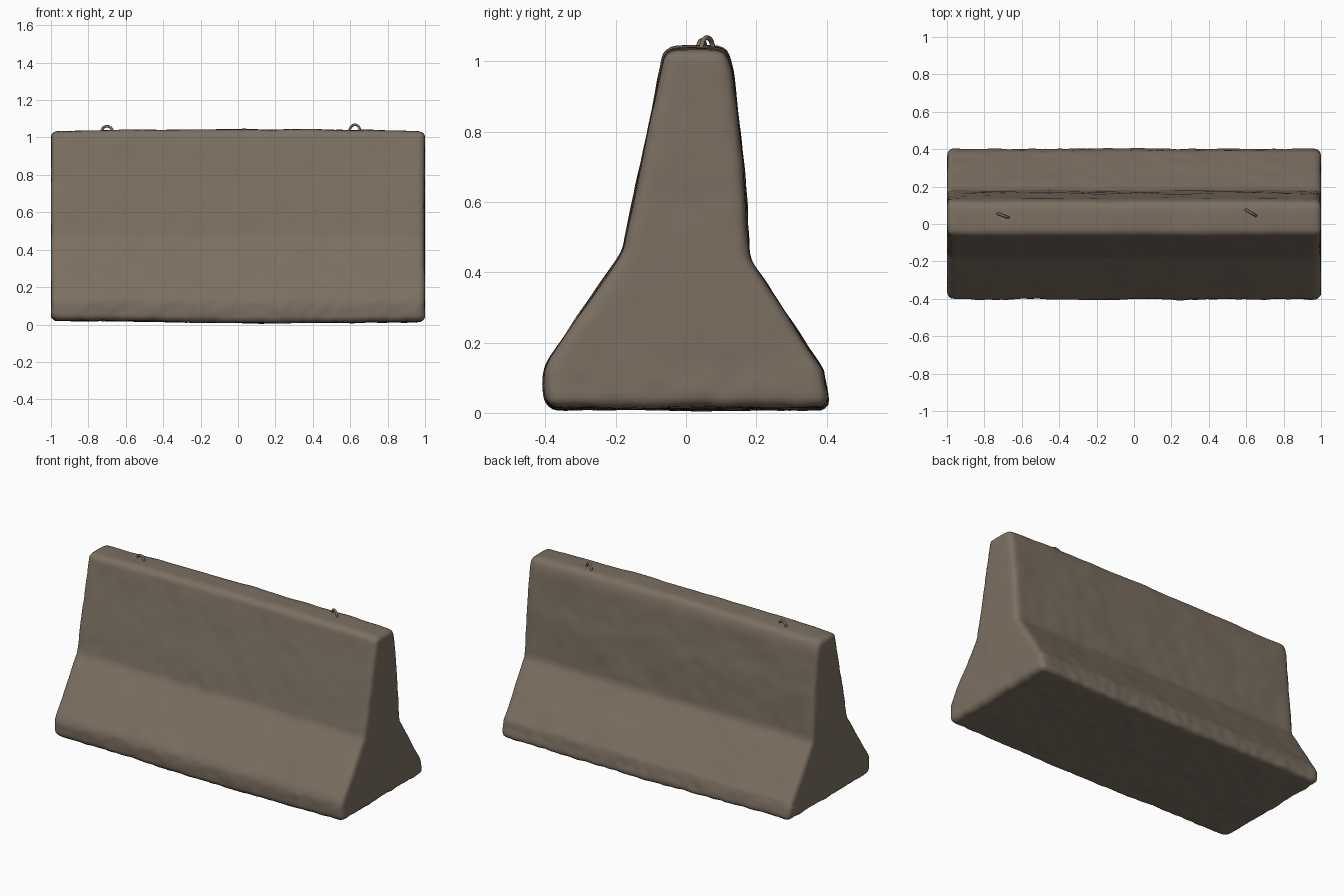
import bpy, bmesh, math
from mathutils import Vector, noise

cube = bpy.data.objects.get("Cube")
if cube:
    bpy.data.objects.remove(cube)


def make_material(name, color):
    mat = bpy.data.materials.new(name)
    mat.use_nodes = True
    mat.diffuse_color = color
    bsdf = mat.node_tree.nodes["Principled BSDF"]
    bsdf.inputs["Base Color"].default_value = color
    bsdf.inputs["Roughness"].default_value = 0.9
    return mat


concrete = make_material("weathered concrete", (0.20, 0.16, 0.12, 1))


def smooth(obj, angle):
    bpy.ops.object.select_all(action="DESELECT")
    obj.select_set(True)
    bpy.context.view_layer.objects.active = obj
    bpy.ops.object.shade_smooth_by_angle(angle=math.radians(angle))


# Barrier body: splayed foot, narrow upper wall, slightly off-centre top
profile = [(-0.40, 0.015), (-0.405, 0.13), (-0.18, 0.46), (-0.06, 1.04),
           (0.115, 1.04), (0.135, 0.97), (0.162, 0.72), (0.18, 0.44),
           (0.39, 0.12), (0.41, 0.015)]
bm = bmesh.new()
end = bm.faces.new([bm.verts.new((-1, y, z)) for y, z in profile])
extruded = bmesh.ops.extrude_face_region(bm, geom=[end])["geom"]
bmesh.ops.translate(bm, verts=[v for v in extruded if isinstance(v, bmesh.types.BMVert)],
                    vec=(2, 0, 0))
bmesh.ops.recalc_face_normals(bm, faces=bm.faces)
sharp = [e for e in bm.edges if e.calc_face_angle(0) > math.radians(35)]
bmesh.ops.bevel(bm, geom=sharp, offset=0.028, segments=3, profile=0.5, affect="EDGES")
mesh = bpy.data.meshes.new("barrier_body")
bm.to_mesh(mesh)
bm.free()
body = bpy.data.objects.new("barrier_body", mesh)
bpy.context.collection.objects.link(body)

# Even mesh density so the cast surface can be worn
remesh = body.modifiers.new("even_mesh", "REMESH")
remesh.mode = "VOXEL"
remesh.voxel_size = 0.016
relax = body.modifiers.new("relax", "SMOOTH")
relax.factor = 0.5
relax.iterations = 3
evaluated = body.evaluated_get(bpy.context.evaluated_depsgraph_get())
mesh = bpy.data.meshes.new_from_object(evaluated)
body.modifiers.clear()
body.data = mesh
mesh.name = "barrier_body"

# Worn surface: broad waves, small dents, and a gentle crown along the top
normals = [v.normal.copy() for v in mesh.vertices]
for v, n in zip(mesh.vertices, normals):
    p = v.co.copy()
    wave = noise.noise(p * 4) * 0.005 + noise.noise(p * 11 + Vector((7, 3, 1))) * 0.0025
    edge_wear = 0.004 * noise.noise(p * 18) if p.z < 0.12 else 0
    v.co = p + n * (wave + edge_wear)
    v.co.z += 0.018 * (0.4 - p.x ** 2) * max(0, p.z - 0.5)
    if p.z < 0.1:
        v.co.z -= 0.006 * math.cos((p.x - 0.25) * 2.5)
    v.co.x = max(-1, min(1, v.co.x))
mesh.materials.clear()
mesh.materials.append(concrete)
smooth(body, 50)


# Lifting loops set into the top
def lifting_loop(name, center, turn, top):
    curve = bpy.data.curves.new(name, "CURVE")
    curve.dimensions = "3D"
    curve.bevel_depth = 0.007
    curve.bevel_resolution = 2
    curve.use_fill_caps = True
    path = [(-0.032, -0.06)]
    path += [(-0.032 * math.cos(a), 0.032 * math.sin(a))
             for a in (math.pi * i / 10 for i in range(11))]
    path += [(0.032, -0.06)]
    spline = curve.splines.new("POLY")
    spline.points.add(len(path) - 1)
    for point, (along, up) in zip(spline.points, path):
        point.co = (along, 0, up, 1)
    loop = bpy.data.objects.new(name, curve)
    loop.location = (*center, top - 0.039)
    loop.rotation_euler.z = math.radians(turn)
    bpy.context.collection.objects.link(loop)
    bpy.ops.object.select_all(action="DESELECT")
    loop.select_set(True)
    bpy.context.view_layer.objects.active = loop
    bpy.ops.object.convert(target="MESH")
    loop = bpy.context.object
    loop.data.materials.clear()
    loop.data.materials.append(concrete)
    smooth(loop, 60)


lifting_loop("right_lifting_loop", (-0.70, 0.045), -20, 1.067)
lifting_loop("left_lifting_loop", (0.625, 0.06), -30, 1.075)
